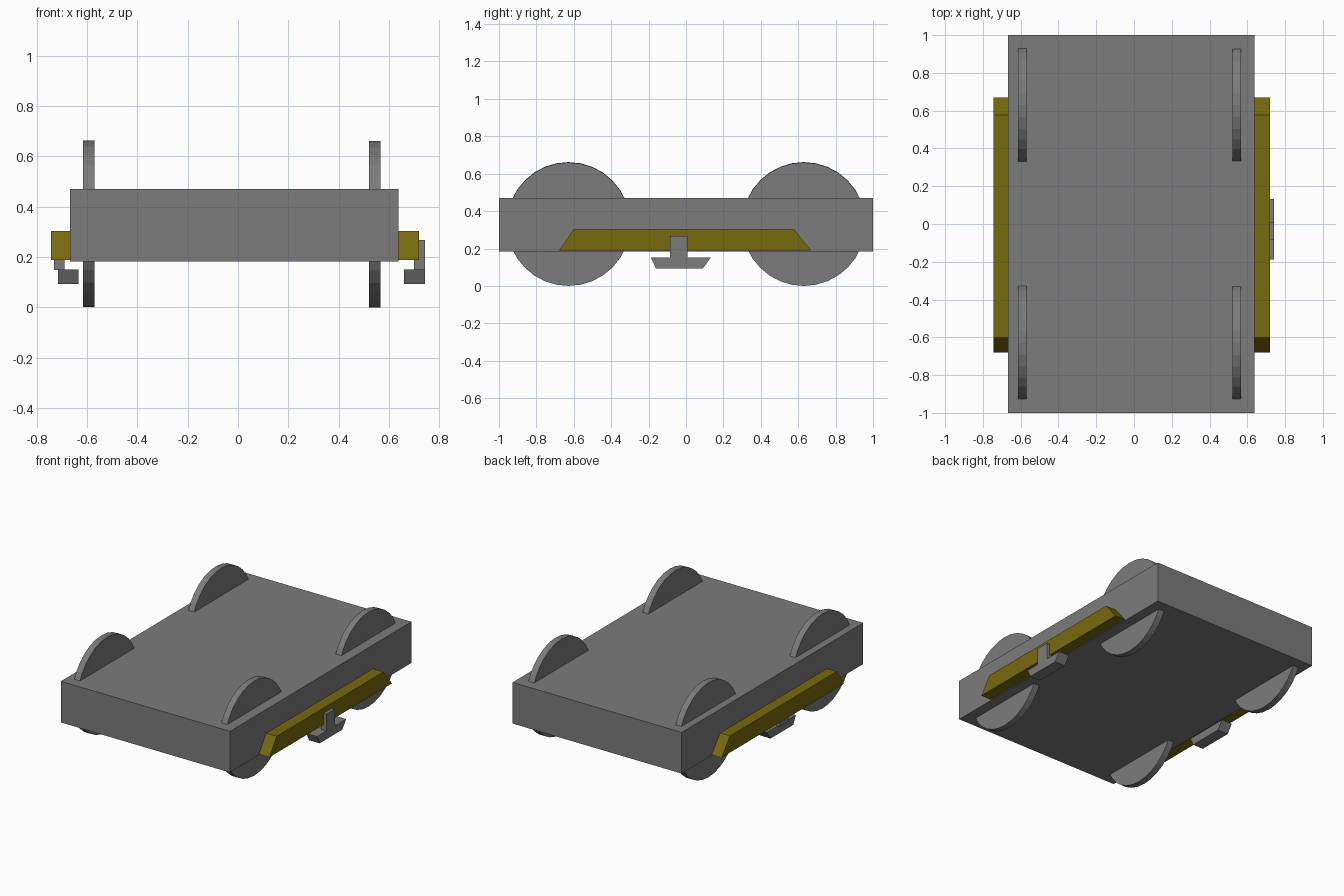
import bpy, bmesh, math
from mathutils import Matrix

if "Cube" in bpy.data.objects:
    bpy.data.objects.remove(bpy.data.objects["Cube"])


def material(name, color):
    mat = bpy.data.materials.new(name)
    mat.diffuse_color = (*color, 1)
    mat.use_nodes = True
    mat.node_tree.nodes["Principled BSDF"].inputs["Base Color"].default_value = mat.diffuse_color
    return mat


grey = material("dark_grey", (0.2, 0.2, 0.2))
yellow = material("dark_yellow", (0.19, 0.144, 0.004))


def finish(name, bm, mat):
    bmesh.ops.recalc_face_normals(bm, faces=bm.faces)
    me = bpy.data.meshes.new(name)
    bm.to_mesh(me)
    bm.free()
    me.materials.append(mat)
    ob = bpy.data.objects.new(name, me)
    bpy.context.collection.objects.link(ob)
    return ob


def extrude_x(name, profile, x0, x1, mat=grey):
    """Extrude a (y, z) profile from x0 to x1."""
    bm = bmesh.new()
    face = bm.faces.new([bm.verts.new((x0, y, z)) for y, z in profile])
    ext = bmesh.ops.extrude_face_region(bm, geom=[face])
    moved = [g for g in ext["geom"] if isinstance(g, bmesh.types.BMVert)]
    bmesh.ops.translate(bm, verts=moved, vec=(x1 - x0, 0, 0))
    return finish(name, bm, mat)


def rect(y0, y1, z0, z1):
    return [(y0, z0), (y1, z0), (y1, z1), (y0, z1)]


def wheel(name, x0, x1, y, z, r):
    bm = bmesh.new()
    place = Matrix.Translation(((x0 + x1) / 2, y, z)) @ Matrix.Rotation(math.pi / 2, 4, 'Y')
    bmesh.ops.create_cone(bm, cap_ends=True, segments=32, radius1=r, radius2=r,
                          depth=x1 - x0, matrix=place)
    return finish(name, bm, grey)


# Main slab
extrude_x("body", rect(-1, 1, 0.183, 0.47), -0.667, 0.638)

# Thin wheels passing through the slab
for side, x0, x1, z in (("left", -0.615, -0.57, 0.332), ("right", 0.521, 0.566, 0.33)):
    for end, y in (("front", -0.628), ("back", 0.63)):
        wheel(f"wheel_{end}_{side}", x0, x1, y, z, 0.33)

# Side boards, with a stem and foot step below each
board = [(-0.68, 0.188), (0.67, 0.188), (0.577, 0.304), (-0.6, 0.304)]
foot = [(-0.16, 0.093), (0.09, 0.093), (0.132, 0.151), (-0.188, 0.151)]
stem = rect(-0.086, 0.008, 0.148, 0.268)
for side, b, s, f in (
    ("left", (-0.743, -0.66), (-0.73, -0.69), (-0.716, -0.634)),
    ("right", (0.63, 0.719), (0.70, 0.742), (0.66, 0.742)),
):
    extrude_x(f"side_board_{side}", board, *b, yellow)
    extrude_x(f"step_stem_{side}", stem, *s)
    extrude_x(f"foot_step_{side}", foot, *f)
